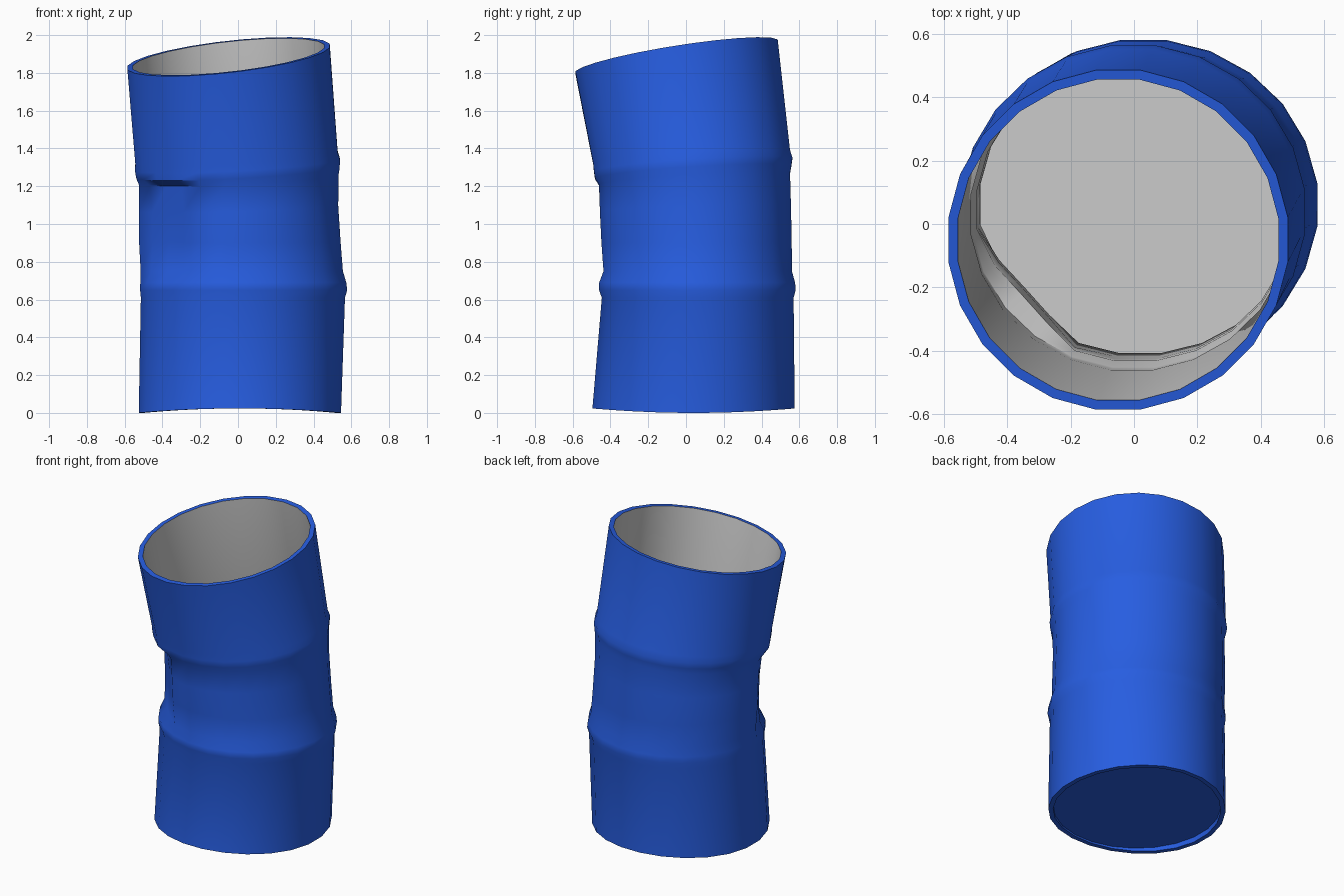
import bpy, bmesh, math

if "Cube" in bpy.data.objects:
    bpy.data.objects.remove(bpy.data.objects["Cube"])

N = 24
WALL = 0.03
DENT_DIR = math.radians(222)

# Rings: z, slope x, slope y, centre x, centre y, radius x, radius y, dent plane distance
RINGS = [
    (0.012, 0, 0, 0.010, 0.040, 0.540, 0.540, 9),
    (0.61, 0, 0, 0.026, 0.062, 0.545, 0.512, 9),
    (0.65, 0, 0, 0.030, 0.060, 0.553, 0.525, 9),
    (0.69, 0, 0, 0.028, 0.059, 0.550, 0.523, 0.54),
    (0.75, 0, 0, 0.020, 0.062, 0.540, 0.503, 0.48),
    (0.90, 0, 0, 0.010, 0.056, 0.538, 0.508, 0.465),
    (1.08, 0.03, 0.03, 0.003, 0.050, 0.532, 0.510, 0.462),
    (1.235, 0.05, 0.06, 0.004, 0.045, 0.533, 0.510, 0.475),
    (1.272, 0.055, 0.065, 0.000, 0.038, 0.543, 0.524, 9),
    (1.312, 0.055, 0.065, -0.003, 0.038, 0.547, 0.530, 9),
    (1.350, 0.058, 0.07, -0.008, 0.030, 0.540, 0.525, 9),
    (1.899, 0.11, 0.157, -0.050, -0.050, 0.540, 0.540, 9),
]


def ring_points(ring, inset, z=None):
    """Points of one battered cross-section, optionally pulled inward."""
    z0, sx, sy, cx, cy, rx, ry, dent = ring
    pts = []
    for i in range(N):
        a = 2 * math.pi * (i + 0.5) / N
        x, y = rx * math.cos(a), ry * math.sin(a)
        r = math.hypot(x, y)
        facing = math.cos(math.atan2(y, x) - DENT_DIR)
        if facing > 0.1:
            r_new = min(r, dent / facing)
            x, y = x * r_new / r, y * r_new / r
            r = r_new
        k = (r - inset) / r
        x, y = x * k + cx, y * k + cy
        h = (z0 if z is None else z) + sx * x + sy * y
        if ring is RINGS[0] and z is None:
            h -= 0.012 * math.cos(2 * a)      # uneven bottom edge
        pts.append((x, y, h))
    return pts


def skin(name, loops, cap_start, flip=False):
    """Bridge a list of loops into a smooth shaded surface."""
    bm = bmesh.new()
    vs = [[bm.verts.new(p) for p in loop] for loop in loops]
    for lo, hi in zip(vs, vs[1:]):
        for i in range(N):
            j = (i + 1) % N
            f = [lo[i], lo[j], hi[j], hi[i]]
            bm.faces.new(f[::-1] if flip else f)
    if cap_start:
        bm.faces.new(vs[0] if flip else vs[0][::-1])
    me = bpy.data.meshes.new(name)
    bm.to_mesh(me)
    bm.free()
    ob = bpy.data.objects.new(name, me)
    bpy.context.collection.objects.link(ob)
    bpy.ops.object.select_all(action='DESELECT')
    ob.select_set(True)
    bpy.context.view_layer.objects.active = ob
    bpy.ops.object.shade_smooth_by_angle(angle=math.radians(40))
    return ob


# Blue outer shell: recessed base, bottom lip, walls and top rim
outer = [ring_points(RINGS[0], WALL, 0.035), ring_points(RINGS[0], WALL)]
outer += [ring_points(r, 0) for r in RINGS]
outer.append(ring_points(RINGS[-1], WALL))
shell = skin("can_shell", outer, True)
blue = bpy.data.materials.new("blue_paint")
blue.diffuse_color = (0.02, 0.11, 0.75, 1)
blue.use_nodes = True
blue.node_tree.nodes["Principled BSDF"].inputs["Base Color"].default_value = blue.diffuse_color
shell.data.materials.append(blue)

# Grey inner wall and floor
inner = [ring_points(RINGS[0], WALL, 0.05)]
inner += [ring_points(r, WALL) for r in RINGS[1:]]
skin("can_lining", inner, True, flip=True)
